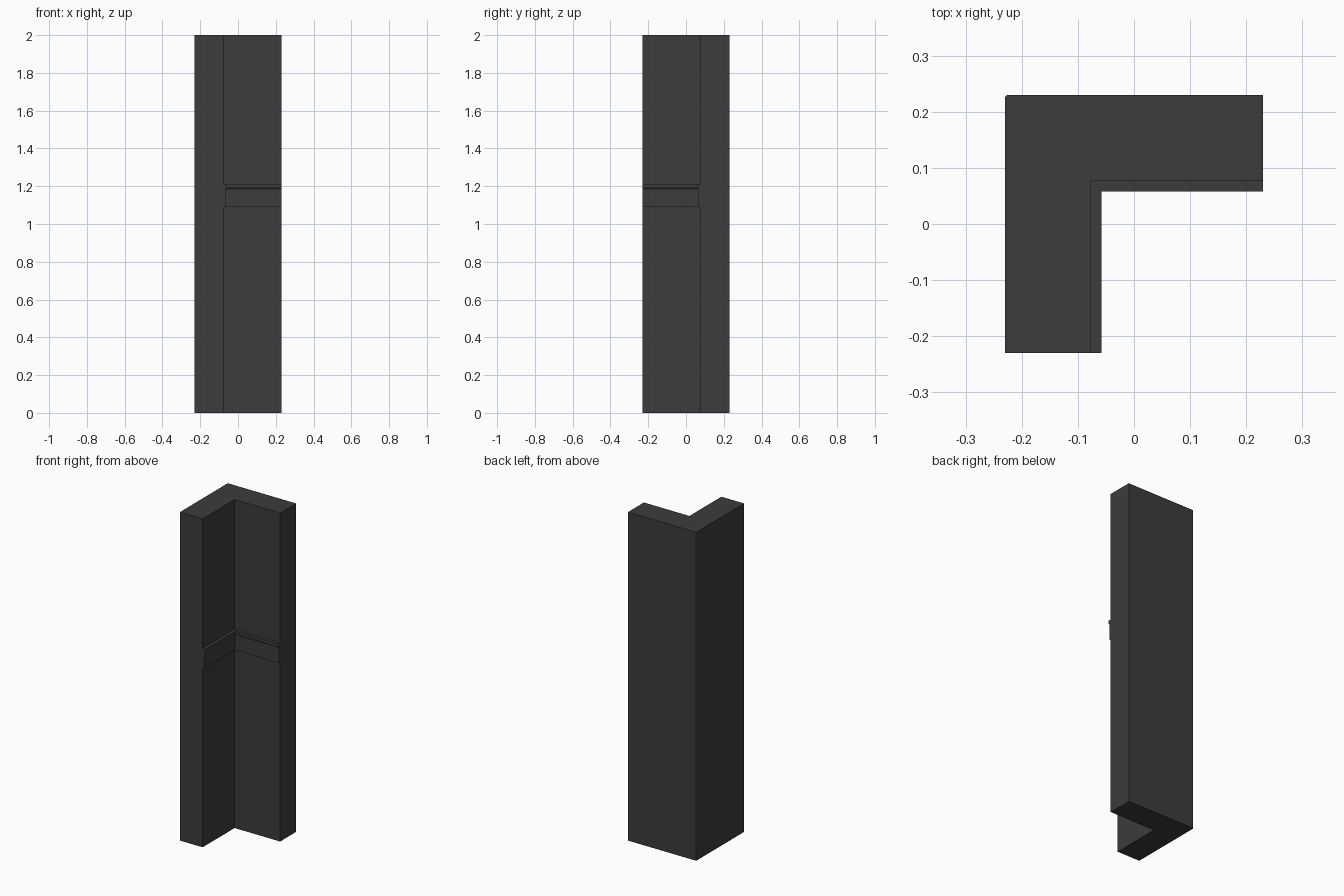
import bpy

OUT = 0.23     # outer half width
IN = 0.077     # inner corner offset
CH = 0.005     # softened outer corner

cube = bpy.data.objects.get("Cube")
if cube:
    bpy.data.objects.remove(cube, do_unlink=True)

mat = bpy.data.materials.new("charcoal")
mat.use_nodes = True
colour = (0.045, 0.045, 0.045, 1)
mat.diffuse_color = colour
bsdf = next(n for n in mat.node_tree.nodes if n.type == 'BSDF_PRINCIPLED')
bsdf.inputs["Base Color"].default_value = colour
bsdf.inputs["Roughness"].default_value = 0.8


def add_object(name, verts, faces):
    mesh = bpy.data.meshes.new(name)
    mesh.from_pydata(verts, [], faces)
    mesh.materials.append(mat)
    obj = bpy.data.objects.new(name, mesh)
    bpy.context.collection.objects.link(obj)
    return obj


# L-shaped wall, extruded from its plan
plan = [(-OUT, -OUT), (-IN, -OUT), (-IN, IN), (OUT, IN), (OUT, OUT),
        (-OUT + CH, OUT), (-OUT + CH * 0.3, OUT - CH * 0.3), (-OUT, OUT - CH)]
n = len(plan)
verts = [(x, y, z) for z in (0, 2) for x, y in plan]
faces = [list(range(n))[::-1], list(range(n, 2 * n))]
faces += [(i, (i + 1) % n, n + (i + 1) % n, n + i) for i in range(n)]
add_object("corner_wall", verts, faces)

# Rail along the inside, its profile (projection, height) mitred at the corner
profile = [(0, 1.09), (0.011, 1.09), (0.011, 1.185), (0.015, 1.188),
           (0.019, 1.195), (0.019, 1.211), (0, 1.211)]
m = len(profile)
rings = ([(-IN + d, -OUT, z) for d, z in profile],
         [(-IN + d, IN - d, z) for d, z in profile],
         [(OUT, IN - d, z) for d, z in profile])
verts = [v for ring in rings for v in ring]
faces = [list(range(m)), list(range(2 * m, 3 * m))[::-1]]
for r in range(2):
    for i in range(m):
        a, b = r * m + i, r * m + (i + 1) % m
        faces.append((a, a + m, b + m, b))
add_object("chair_rail", verts, faces)
